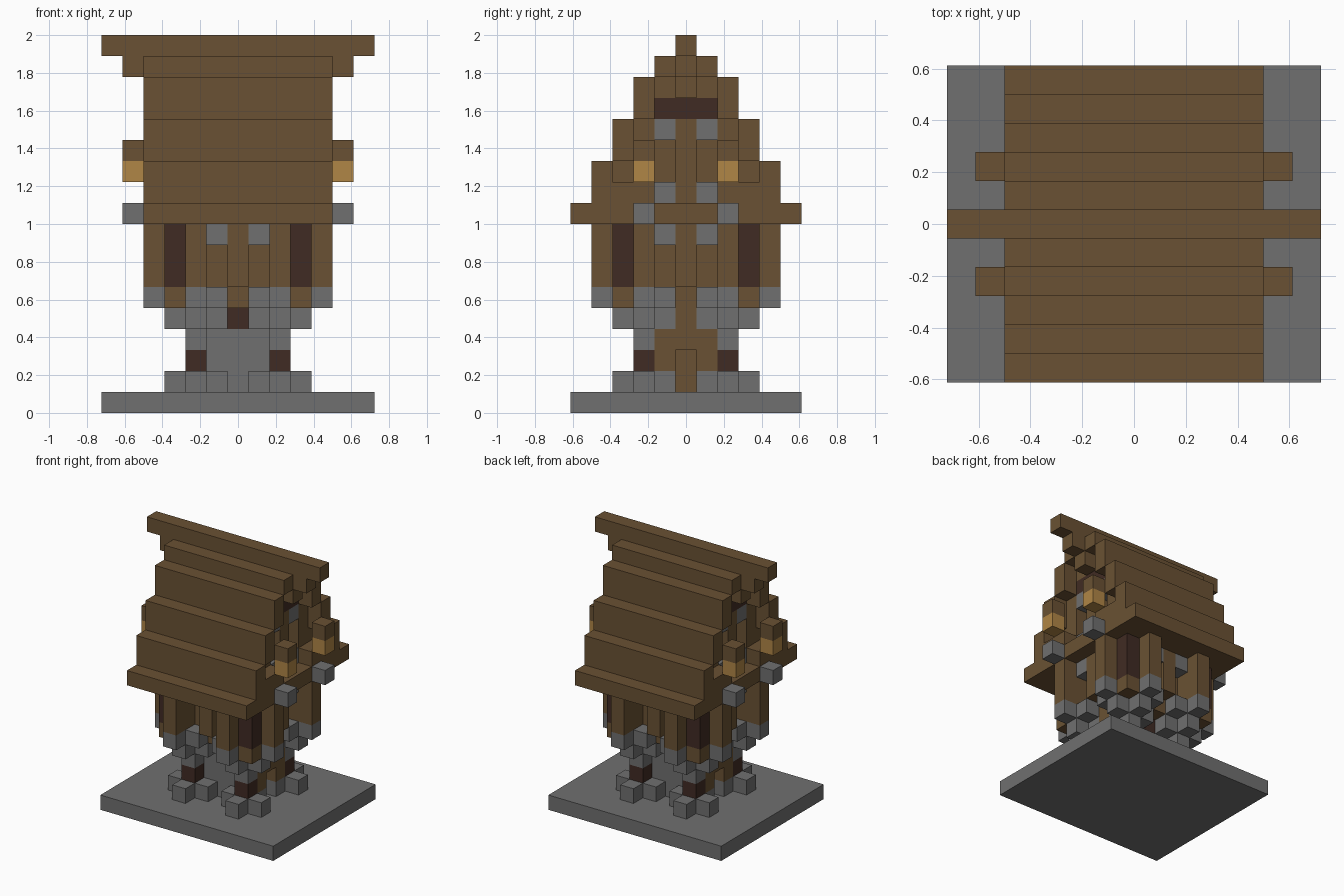
import bpy
import bmesh
from mathutils import Matrix, Vector

UNIT = 1 / 9  # edge length of one block

default_cube = bpy.data.objects.get("Cube")
if default_cube:
    bpy.data.objects.remove(default_cube, do_unlink=True)


def make_material(name, red, green, blue):
    material = bpy.data.materials.new(name)
    colour = (red, green, blue, 1)
    material.diffuse_color = colour
    material.use_nodes = True
    shader = next(n for n in material.node_tree.nodes if n.type == "BSDF_PRINCIPLED")
    shader.inputs["Base Color"].default_value = colour
    return material


stone = make_material("grey stone", .162, .162, .162)
timber = make_material("brown timber", .144, .083, .033)
dark_wood = make_material("dark wood", .051, .024, .017)
glow = make_material("lantern gold", .434, .238, .061)


def mirrored(low, high, swap):
    """All distinct copies of a block range, reflected over x and y."""
    ranges = set()
    for flip_x in (1, -1):
        for flip_y in (1, -1):
            xs = tuple(sorted((low[0] * flip_x, high[0] * flip_x)))
            ys = tuple(sorted((low[1] * flip_y, high[1] * flip_y)))
            zs = (low[2], high[2])
            ranges.add((xs, ys, zs))
            if swap:
                ranges.add((ys, xs, zs))
    return sorted(ranges)


def part(name, material, *blocks, swap=False):
    """Build one object from inclusive block ranges (low corner, high corner)."""
    bm = bmesh.new()
    for block in blocks:
        low, high = block if isinstance(block[0], tuple) else (block, block)
        for axes in mirrored(low, high, swap):
            size = Vector([(b - a + 1) * UNIT for a, b in axes])
            centre = Vector([(a + b) / 2 * UNIT for a, b in axes])
            centre.z += UNIT / 2
            matrix = Matrix.Translation(centre) @ Matrix.Diagonal(size.to_4d())
            bmesh.ops.create_cube(bm, size=1, matrix=matrix)
    mesh = bpy.data.meshes.new(name)
    bm.to_mesh(mesh)
    bm.free()
    mesh.materials.append(material)
    obj = bpy.data.objects.new(name, mesh)
    bpy.context.collection.objects.link(obj)
    return obj


# Ground slab and four legs with cross-shaped feet and capitals
part("base_slab", stone, ((-6, -5, 0), (6, 5, 0)))
for name, level in (("leg_feet", 1), ("leg_capitals", 4)):
    part(name, stone, ((1, 2, level), (3, 2, level)),
         (2, 1, level), (2, 3, level))
part("leg_shafts", dark_wood, (2, 2, 2))
part("leg_necks", stone, (2, 2, 3))

# Middle block between the legs: stone walls, timber door frames
part("undercroft_walls", stone, ((-1, 1, 1), (1, 1, 3)))
part("undercroft_doors", timber, ((1, 0, 1), (1, 0, 3)))
part("door_frames", timber, ((2, 1, 2), (2, 1, 3)), ((2, 0, 3), (2, 0, 4)))
part("undercroft_beam", dark_wood, ((0, -1, 4), (0, 1, 4)))

# Main storey
part("room_core", timber, ((-2, -2, 5), (2, 2, 8)))
part("wall_corbels", stone, (4, 2, 5), (3, 2, 5), (3, 1, 5), swap=True)
part("corner_blocks", timber, (3, 3, 5))
part("corner_posts", dark_wood, ((3, 3, 6), (3, 3, 8)))
part("wall_posts", timber, ((3, 2, 6), (4, 2, 8)), ((3, 0, 6), (3, 0, 8)), swap=True)
part("window_lintels", stone, (3, 1, 8), swap=True)

# Gable ends
part("attic_floor", timber, ((-4, -5, 9), (4, 5, 9)))
part("attic_core", timber, ((-2, -3, 10), (2, 3, 11)),
     ((-2, -2, 12), (2, 2, 13)), ((-2, -1, 14), (2, 1, 15)))
part("gable_wall", timber, ((3, 2, 10), (3, 3, 11)), ((3, 2, 12), (3, 2, 13)),
     ((3, 0, 10), (3, 0, 13)), ((3, -1, 15), (3, 1, 15)))
part("gable_ledge", timber, ((4, 2, 10), (4, 3, 10)))
part("gable_sills_and_lintels", stone, (3, 1, 10), (3, 1, 13))
part("gable_beam", dark_wood, ((3, -1, 14), (3, 1, 14)))

# Stepped roof: each course is a plank two blocks high
for course, y in enumerate((4, 3, 2)):
    bottom = 10 + 2 * course
    part("roof_course", timber, ((-4, y, bottom), (4, y, bottom + 1)))
part("roof_top_course", timber, ((-4, 1, 16), (4, 1, 16)))
part("ridge_beam", timber, ((-6, 0, 17), (6, 0, 17)), ((-5, 0, 16), (5, 0, 16)),
     (4, 0, 15))

# Hanging lanterns on both gables
part("lantern_caps", timber, (5, 2, 12))
part("lantern_lights", glow, (5, 2, 11))
part("lantern_brackets", stone, (5, 2, 9))
